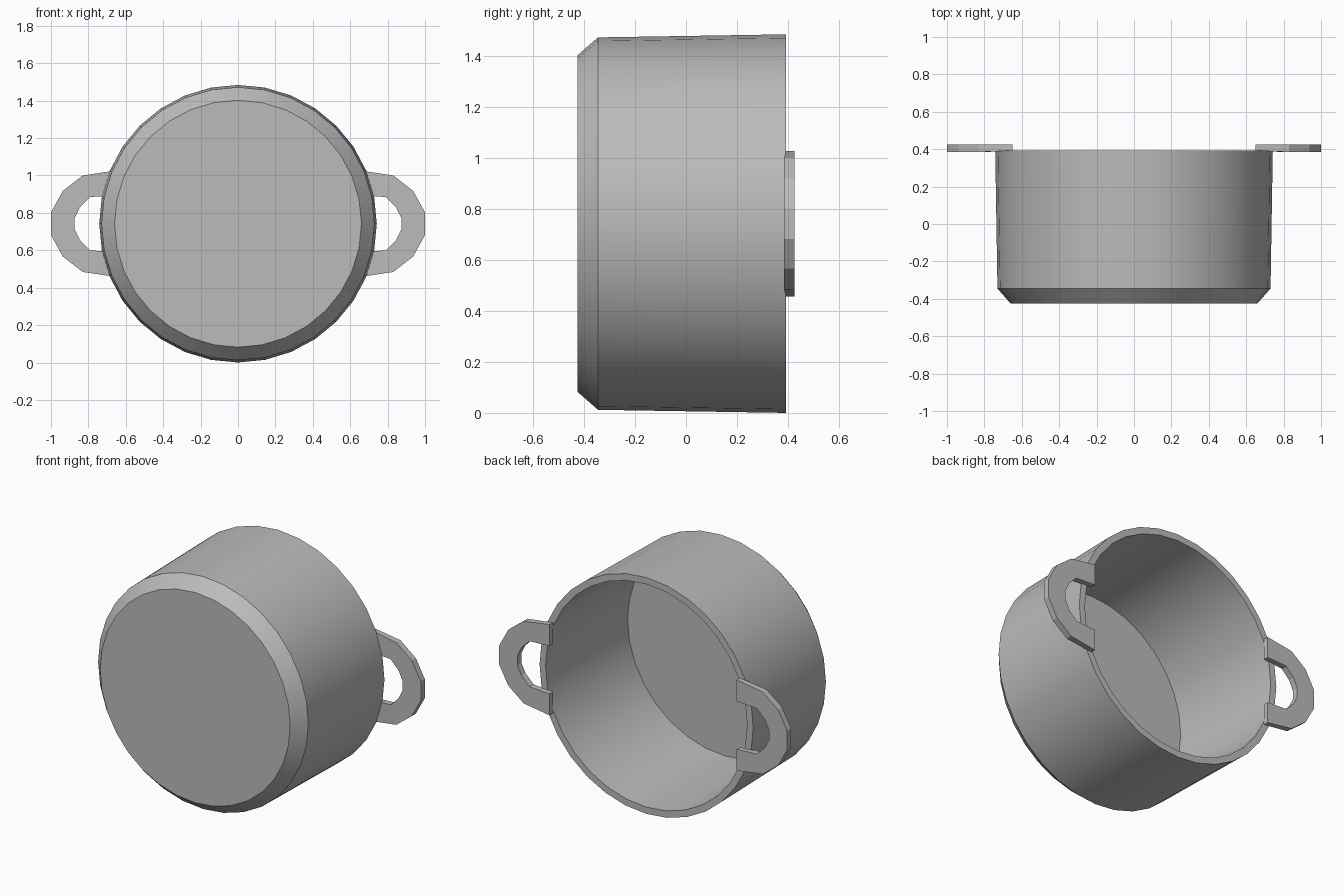
import bpy, bmesh, math

cube = bpy.data.objects.get("Cube")
if cube:
    bpy.data.objects.remove(cube, do_unlink=True)

SIDES = 32
CENTRE_Z = 0.742

metal = bpy.data.materials.new("grey_metal")
metal.use_nodes = True
colour = (0.5, 0.5, 0.5, 1)
metal.diffuse_color = colour
metal.node_tree.nodes["Principled BSDF"].inputs["Base Color"].default_value = colour


def finish(name, bm):
    bmesh.ops.recalc_face_normals(bm, faces=bm.faces)
    mesh = bpy.data.meshes.new(name)
    bm.to_mesh(mesh)
    bm.free()
    mesh.materials.append(metal)
    obj = bpy.data.objects.new(name, mesh)
    bpy.context.collection.objects.link(obj)
    return obj


def lathe(name, profile):
    """Turn (radius, y) points round the y axis and cap both ends."""
    bm = bmesh.new()
    rings = []
    for r, y in profile:
        angles = [math.tau * i / SIDES for i in range(SIDES)]
        rings.append([bm.verts.new((r * math.sin(a), y, CENTRE_Z + r * math.cos(a)))
                      for a in angles])
    for a, b in zip(rings, rings[1:]):
        for i in range(SIDES):
            j = (i + 1) % SIDES
            bm.faces.new((a[i], a[j], b[j], b[i]))
    bm.faces.new(rings[0])
    bm.faces.new(rings[-1])
    return finish(name, bm)


# Pot: outer base, chamfer, wall, rim, inner wall and floor
pot = lathe("pot_body", [(0.66, -0.425), (0.73, -0.345), (0.742, 0.393),
                         (0.70, 0.393), (0.675, -0.385)])
bpy.ops.object.select_all(action="DESELECT")
pot.select_set(True)
bpy.context.view_layer.objects.active = pot
bpy.ops.object.shade_smooth_by_angle(angle=math.radians(30))

# Handles: upper half of the loop as (x, height above centre), mirrored down
outer = [(0.65, 0.285), (0.83, 0.258), (0.937, 0.175), (1.0, 0.06)]
inner = [(0.65, 0.15), (0.79, 0.143), (0.845, 0.088), (0.873, 0.03)]


def loop(half):
    return half + [(x, -z) for x, z in reversed(half)]


def handle(name, side):
    bm = bmesh.new()
    layers = []
    for back in (False, True):
        layer = []
        for path in (loop(outer), loop(inner)):
            # The ends rest slightly higher, on the rim
            layer.append([bm.verts.new((side * x,
                                        0.425 if back else (0.392 if x < 0.7 else 0.385),
                                        CENTRE_Z + z)) for x, z in path])
        layers.append(layer)
    (fo, fi), (bo, bi) = layers
    for a, b in ((fo, fi), (bo, bi), (fo, bo), (fi, bi)):
        for i in range(len(a) - 1):
            bm.faces.new((a[i], a[i + 1], b[i + 1], b[i]))
    for e in (0, -1):
        bm.faces.new((fo[e], fi[e], bi[e], bo[e]))
    return finish(name, bm)


handle("left_handle", 1)
handle("right_handle", -1)
